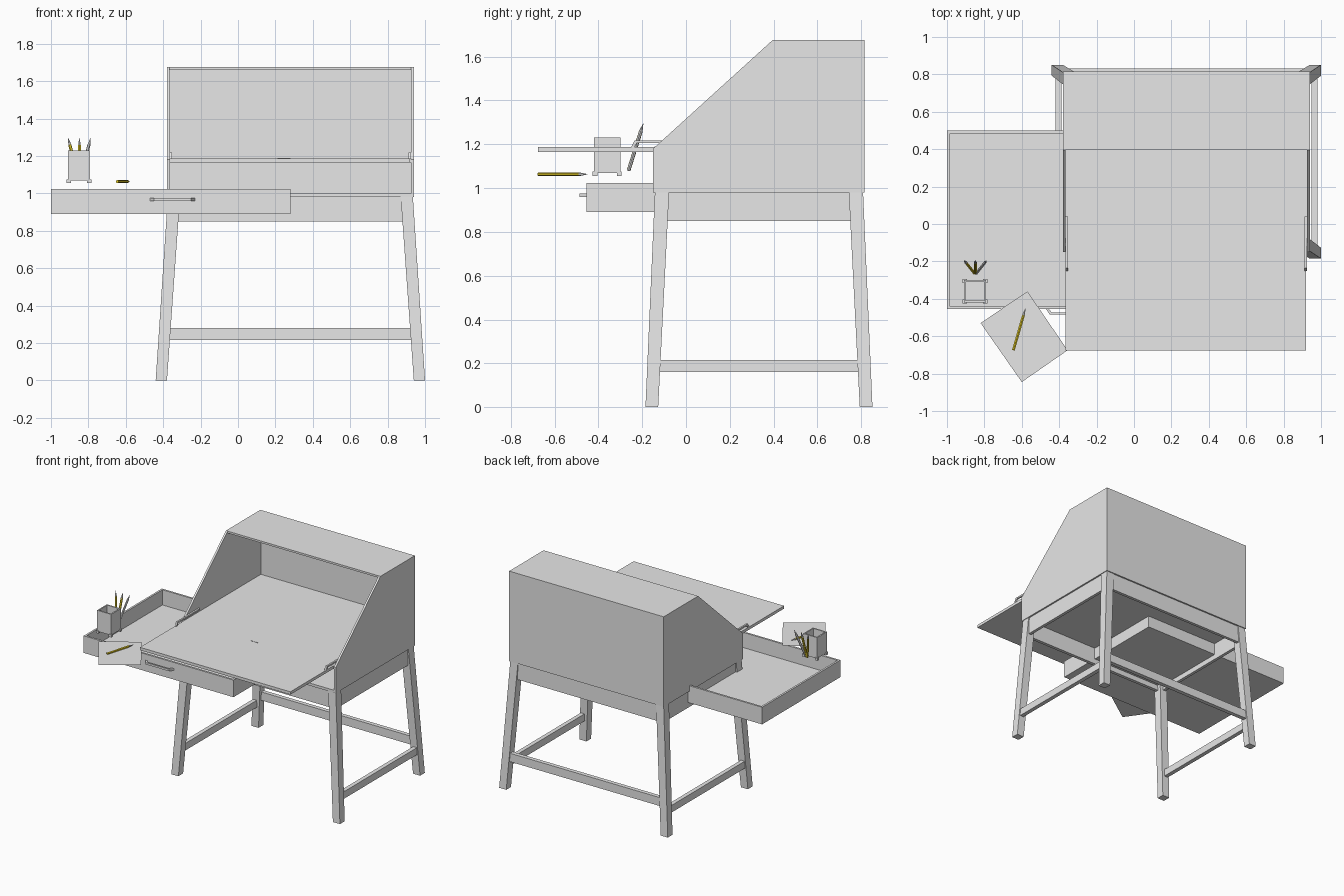
import bpy, bmesh
from mathutils import Vector

if "Cube" in bpy.data.objects:
    bpy.data.objects.remove(bpy.data.objects["Cube"])


def material(name, rgb):
    m = bpy.data.materials.new(name)
    m.use_nodes = True
    m.diffuse_color = (*rgb, 1)
    m.node_tree.nodes["Principled BSDF"].inputs["Base Color"].default_value = (*rgb, 1)
    return m


grey = material("grey", (0.8, 0.8, 0.8))
yellow = material("yellow", (0.8, 0.62, 0.02))


def finish(name, bm, mats=(grey,)):
    bmesh.ops.recalc_face_normals(bm, faces=bm.faces)
    mesh = bpy.data.meshes.new(name)
    bm.to_mesh(mesh)
    bm.free()
    for m in mats:
        mesh.materials.append(m)
    ob = bpy.data.objects.new(name, mesh)
    bpy.context.collection.objects.link(ob)
    return ob


def loft(name, lower, upper):
    """Solid between two matching outlines."""
    bm = bmesh.new()
    a = [bm.verts.new(p) for p in lower]
    b = [bm.verts.new(p) for p in upper]
    bm.faces.new(a)
    bm.faces.new(b)
    n = len(a)
    for i in range(n):
        j = (i + 1) % n
        bm.faces.new((a[i], a[j], b[j], b[i]))
    return finish(name, bm)


def rect(x0, x1, y0, y1, z):
    return [(x0, y0, z), (x1, y0, z), (x1, y1, z), (x0, y1, z)]


def box(name, x0, x1, y0, y1, z0, z1):
    return loft(name, rect(x0, x1, y0, y1, z0), rect(x0, x1, y0, y1, z1))


def side_profile(name, pts, x0, x1):
    return loft(name, [(x0, y, z) for y, z in pts], [(x1, y, z) for y, z in pts])


def tray(name, x0, x1, y0, y1, z0, z1, t):
    """Open box with walls and floor of thickness t."""
    box(name + "_front", x0, x1, y0, y0 + t, z0, z1)
    box(name + "_back", x0, x1, y1 - t, y1, z0, z1)
    box(name + "_right", x0, x0 + t, y0 + t, y1 - t, z0, z1)
    box(name + "_left", x1 - t, x1, y0 + t, y1 - t, z0, z1)
    box(name + "_floor", x0 + t, x1 - t, y0 + t, y1 - t, z0, z0 + t)


CX, CY = 0.28, 0.333  # centre of the desk


def mx(s, d):
    """Sorted x pair mirrored about the desk centre."""
    return sorted(CX + s * v for v in d)


# Cabinet
outline = [(-0.15, 1.0), (-0.15, 1.18), (0.395, 1.675), (0.815, 1.675), (0.815, 1.0)]
for s, side in ((-1, "right"), (1, "left")):
    side_profile("cabinet_side_" + side, outline, *mx(s, (0.645, 0.66)))
box("cabinet_top", -0.365, 0.925, 0.395, 0.815, 1.66, 1.675)
box("cabinet_back", -0.365, 0.925, 0.80, 0.815, 1.0, 1.66)
box("cabinet_bottom", -0.38, 0.94, -0.15, 0.815, 0.98, 1.0)
box("desktop", -0.365, 0.925, -0.15, 0.80, 1.165, 1.187)
box("open_lid", -0.365, 0.92, -0.675, -0.15, 1.165, 1.187)
box("lock_plate", 0.21, 0.28, -0.143, -0.138, 1.187, 1.189)

# Lid stays
stay = [(-0.25, 1.187), (-0.235, 1.217), (0.04, 1.217), (0.04, 1.205), (-0.225, 1.205), (-0.235, 1.187)]
for s, side in ((-1, "right"), (1, "left")):
    side_profile("lid_stay_" + side, stay, *mx(s, (0.632, 0.645)))

# Legs, splayed outwards
for sx, a in ((-1, "right"), (1, "left")):
    for sy, b in ((-1, "front"), (1, "back")):
        def foot(x0, x1, y0, y1, z):
            ys = sorted((CY + sy * y0, CY + sy * y1))
            return rect(*mx(sx, (x0, x1)), *ys, z)
        loft(f"leg_{b}_{a}", foot(0.66, 0.72, 0.46, 0.518, 0),
             foot(0.59, 0.655, 0.41, 0.475, 0.98))

# Aprons and stretchers
for s, side in ((-1, "right"), (1, "left")):
    box("apron_" + side, *mx(s, (0.625, 0.648)), -0.09, 0.75, 0.85, 0.98)
    box("side_stretcher_" + side, *mx(s, (0.668, 0.7)), -0.13, 0.795, 0.16, 0.215)
box("apron_front", -0.32, 0.88, -0.135, -0.11, 0.85, 0.98)
box("apron_back", -0.32, 0.88, 0.78, 0.803, 0.85, 0.98)
box("back_stretcher", -0.365, 0.925, 0.80, 0.832, 0.215, 0.28)

# Drawer and its handle
tray("drawer", -1.0, 0.28, -0.455, 0.5, 0.89, 1.022, 0.015)
handle = [(-0.47, -0.455), (-0.45, -0.485), (-0.25, -0.485), (-0.23, -0.455),
          (-0.245, -0.455), (-0.26, -0.473), (-0.44, -0.473), (-0.455, -0.455)]
loft("drawer_handle", [(x, y, 0.96) for x, y in handle], [(x, y, 0.975) for x, y in handle])

# Pencil cup on four feet
tray("cup", -0.91, -0.79, -0.42, -0.30, 1.068, 1.23, 0.01)
for x in (-0.905, -0.795):
    for y in (-0.415, -0.305):
        box("cup_foot", x - 0.011, x + 0.011, y - 0.011, y + 0.011, 1.055, 1.075)

# Paper sheet
bm = bmesh.new()
bm.faces.new([bm.verts.new((x, y, 1.054)) for x, y in
              ((-0.57, -0.36), (-0.82, -0.53), (-0.60, -0.845), (-0.355, -0.675))])
finish("paper_sheet", bm)


def pencil(name, start, tip, body, r=0.0085, cone=0.04):
    """Six-sided rod with a pointed grey tip."""
    start, tip = Vector(start), Vector(tip)
    axis = (tip - start).normalized()
    rot = axis.to_track_quat("Z", "Y")
    length = (tip - start).length
    bm = bmesh.new()
    rings = []
    for z, rad in ((0, r), (length - cone, r), (length, r * 0.1)):
        ring = bmesh.ops.create_circle(bm, segments=6, radius=rad)["verts"]
        for v in ring:
            v.co = start + rot @ (v.co + Vector((0, 0, z)))
        rings.append(ring)
    bm.faces.new(rings[0])
    bm.faces.new(rings[2])
    for k in (0, 1):
        for i in range(6):
            j = (i + 1) % 6
            f = bm.faces.new((rings[k][i], rings[k][j], rings[k + 1][j], rings[k + 1][i]))
            f.material_index = k
    finish(name, bm, (body, grey))


pencil("loose_pencil", (-0.645, -0.675, 1.063), (-0.58, -0.45, 1.063), yellow)
for name, x, body in (("pencil_right", -0.06, yellow), ("pencil_middle", 0, yellow),
                      ("pen_left", 0.06, grey)):
    pencil(name, (-0.848 + x * 0.1, -0.262, 1.08), (-0.848 + x, -0.195, 1.295), body)
